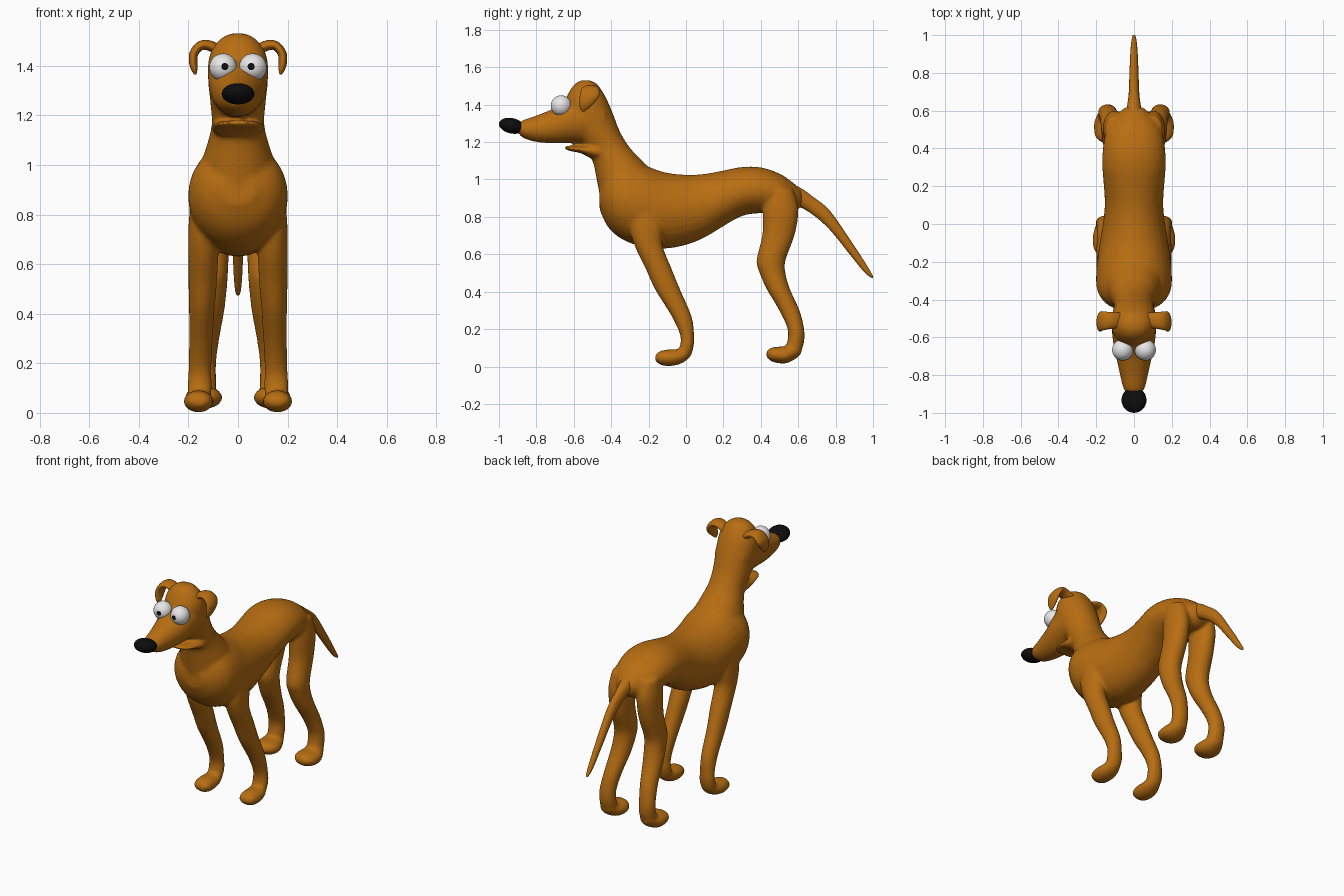
import bpy, bmesh, math
from mathutils import Vector, Matrix


def material(name, rgb):
    m = bpy.data.materials.new(name)
    m.diffuse_color = (*rgb, 1)
    return m


BROWN = material("brown fur", (0.48, 0.155, 0.006))
WHITE = material("eye white", (0.85, 0.85, 0.85))
BLACK = material("black", (0.004, 0.004, 0.004))


def refine(rows, steps=4):
    """Catmull-Rom interpolation of rows of numbers."""
    out = []
    for i in range(len(rows) - 1):
        p = [rows[max(i - 1, 0)], rows[i], rows[i + 1], rows[min(i + 2, len(rows) - 1)]]
        for s in range(steps):
            t = s / steps
            out.append([0.5 * (2 * b + (c - a) * t + (2 * a - 5 * b + 4 * c - d) * t * t
                        + (3 * b - a - 3 * c + d) * t ** 3) for a, b, c, d in zip(*p)])
    out.append(list(rows[-1]))
    return out


def skin(bm, rings, n=28):
    """Closed tube through elliptical rings given as (centre, u, v)."""
    loops = [[bm.verts.new(c + u * math.cos(2 * math.pi * k / n) + v * math.sin(2 * math.pi * k / n))
              for k in range(n)] for c, u, v in rings]
    for a, b in zip(loops, loops[1:]):
        for k in range(n):
            bm.faces.new((a[k], a[(k + 1) % n], b[(k + 1) % n], b[k]))
    bm.faces.new(loops[0])
    bm.faces.new(loops[-1])


def loft(bm, axis, rows, side=1):
    """Rows: position on axis, low/high on the other axis, then half width or x range."""
    rings = []
    for r in refine(rows):
        t, a0, a1 = r[:3]
        x0, x1 = (-r[3], r[3]) if len(r) == 4 else r[3:]
        x, a = side * (x0 + x1) / 2, (a0 + a1) / 2
        c = (x, t, a) if axis == "y" else (x, a, t)
        v = (0, 0, (a1 - a0) / 2) if axis == "y" else (0, (a1 - a0) / 2, 0)
        rings.append((Vector(c), Vector(((x1 - x0) / 2, 0, 0)), Vector(v)))
    skin(bm, rings)


def finish(bm, name, *mats):
    bmesh.ops.recalc_face_normals(bm, faces=bm.faces)
    for f in bm.faces:
        f.smooth = True
    me = bpy.data.meshes.new(name)
    bm.to_mesh(me)
    bm.free()
    for m in mats:
        me.materials.append(m)
    ob = bpy.data.objects.new(name, me)
    bpy.context.collection.objects.link(ob)
    return ob


# Body: torso, neck, muzzle, jaw and legs blended into one skin
body = bmesh.new()
loft(body, "y", [  # torso
    (-.462, .84, .96, .07), (-.42, .75, 1.05, .15), (-.35, .685, 1.09, .195), (-.25, .645, 1.085, .2),
    (-.12, .63, 1.04, .185), (0, .65, 1.025, .165), (.1, .69, 1.03, .155), (.2, .75, 1.048, .16),
    (.3, .805, 1.067, .168), (.4, .82, 1.065, .165), (.5, .82, 1.032, .145), (.57, .82, .985, .1),
    (.62, .86, .94, .045)])
loft(body, "z", [  # neck and skull
    (.85, -.45, -.1, .17), (1.0, -.478, -.15, .15), (1.1, -.5, -.235, .12), (1.17, -.54, -.3, .106),
    (1.25, -.6, -.35, .112), (1.33, -.64, -.382, .12), (1.4, -.65, -.41, .122), (1.46, -.63, -.44, .108),
    (1.51, -.595, -.475, .07), (1.53, -.56, -.51, .03)])
loft(body, "y", [  # muzzle
    (-.9, 1.25, 1.3, .03), (-.87, 1.222, 1.318, .057), (-.8, 1.2, 1.342, .074), (-.7, 1.193, 1.385, .096),
    (-.62, 1.195, 1.44, .112), (-.5, 1.19, 1.48, .12), (-.43, 1.22, 1.42, .1)])
loft(body, "y", [  # lower jaw
    (-.648, 1.162, 1.176, .05), (-.62, 1.152, 1.18, .088), (-.56, 1.14, 1.18, .104),
    (-.5, 1.11, 1.19, .108), (-.42, 1.1, 1.2, .1)])
for s in (1, -1):
    loft(body, "z", [  # front leg
        (.88, -.28, -.14, .12, .19), (.75, -.3, -.12, .09, .2), (.65, -.277, -.125, .08, .2),
        (.52, -.215, -.075, .085, .2), (.41, -.165, -.03, .095, .198), (.27, -.078, .03, .103, .198),
        (.17, -.032, .044, .108, .2), (.11, -.032, .042, .105, .205), (.06, -.05, .027, .11, .2),
        (.03, -.06, 0, .12, .19)], s)
    loft(body, "y", [  # front foot
        (-.165, .03, .06, .13, .185), (-.145, .014, .08, .11, .208), (-.11, .002, .09, .1, .218),
        (-.05, .007, .092, .1, .217), (0, .03, .1, .11, .2), (.03, .06, .11, .13, .18)], s)
    loft(body, "z", [  # hind leg
        (.95, .42, .57, .05, .15), (.84, .41, .602, .035, .165), (.705, .408, .582, .035, .165),
        (.57, .377, .533, .04, .17), (.5, .393, .532, .045, .17), (.41, .433, .558, .055, .175),
        (.3, .498, .608, .075, .18), (.2, .543, .632, .088, .19), (.13, .54, .632, .088, .19),
        (.08, .52, .612, .09, .19), (.04, .5, .57, .1, .18)], s)
    loft(body, "y", [  # hind foot
        (.43, .05, .08, .11, .17), (.452, .03, .1, .08, .2), (.49, .018, .106, .063, .212),
        (.54, .018, .11, .068, .212), (.59, .043, .12, .09, .19), (.618, .07, .13, .11, .17)], s)
ob = finish(body, "body", BROWN)
rm = ob.modifiers.new("blend", "REMESH")
rm.mode = "VOXEL"
rm.voxel_size = 0.009
rm.use_smooth_shade = True
sm = ob.modifiers.new("soften", "SMOOTH")
sm.factor = 0.5
sm.iterations = 12

# Tail
tail = bmesh.new()
loft(tail, "y", [
    (.5, .87, 1.0, .05), (.6, .855, .962, .04), (.68, .81, .907, .029), (.77, .73, .832, .025),
    (.875, .6, .682, .021), (.95, .508, .568, .016), (.99, .475, .502, .01), (1.0, .475, .485, .004)])
finish(tail, "tail", BROWN)

for s, label in ((1, "left"), (-1, "right")):
    # Folded ear: x, z, y, half width, half thickness
    path = refine([
        (.06, 1.45, -.51, .04, .02), (.11, 1.48, -.51, .043, .021), (.15, 1.482, -.512, .048, .019),
        (.177, 1.452, -.515, .052, .018), (.181, 1.418, -.526, .044, .017),
        (.176, 1.386, -.541, .027, .013), (.172, 1.365, -.548, .008, .004)])
    rings = []
    for i, (x, z, y, w, t) in enumerate(path):
        a, b = path[max(i - 1, 0)], path[min(i + 1, len(path) - 1)]
        n = Vector((-(b[1] - a[1]) * s, 0, b[0] - a[0])).normalized()
        rings.append((Vector((x * s, y, z)), Vector((0, w, 0)), n * t))
    ear = bmesh.new()
    skin(ear, rings, 20)
    finish(ear, label + "_ear", BROWN)

    # Eye: white ball whose front cap is the pupil
    eye = bmesh.new()
    look = Vector((-.13 * s, -1, .06)).normalized()
    turn = Vector((0, 0, 1)).rotation_difference(look).to_matrix().to_4x4()
    bmesh.ops.create_uvsphere(eye, u_segments=32, v_segments=24, radius=.056,
                              matrix=Matrix.Translation((.06 * s, -.667, 1.394)) @ turn)
    eye.normal_update()
    for f in eye.faces:
        f.material_index = 1 if f.normal.dot(look) > math.cos(math.radians(15)) else 0
    finish(eye, label + "_eye", WHITE, BLACK)

# Nose
nose = bmesh.new()
bmesh.ops.create_uvsphere(nose, u_segments=32, v_segments=20, radius=1,
                          matrix=Matrix.Translation((0, -.932, 1.287)) @ Matrix.Rotation(-.22, 4, "X")
                          @ Matrix.Diagonal((.066, .069, .041, 1)))
finish(nose, "nose", BLACK)
